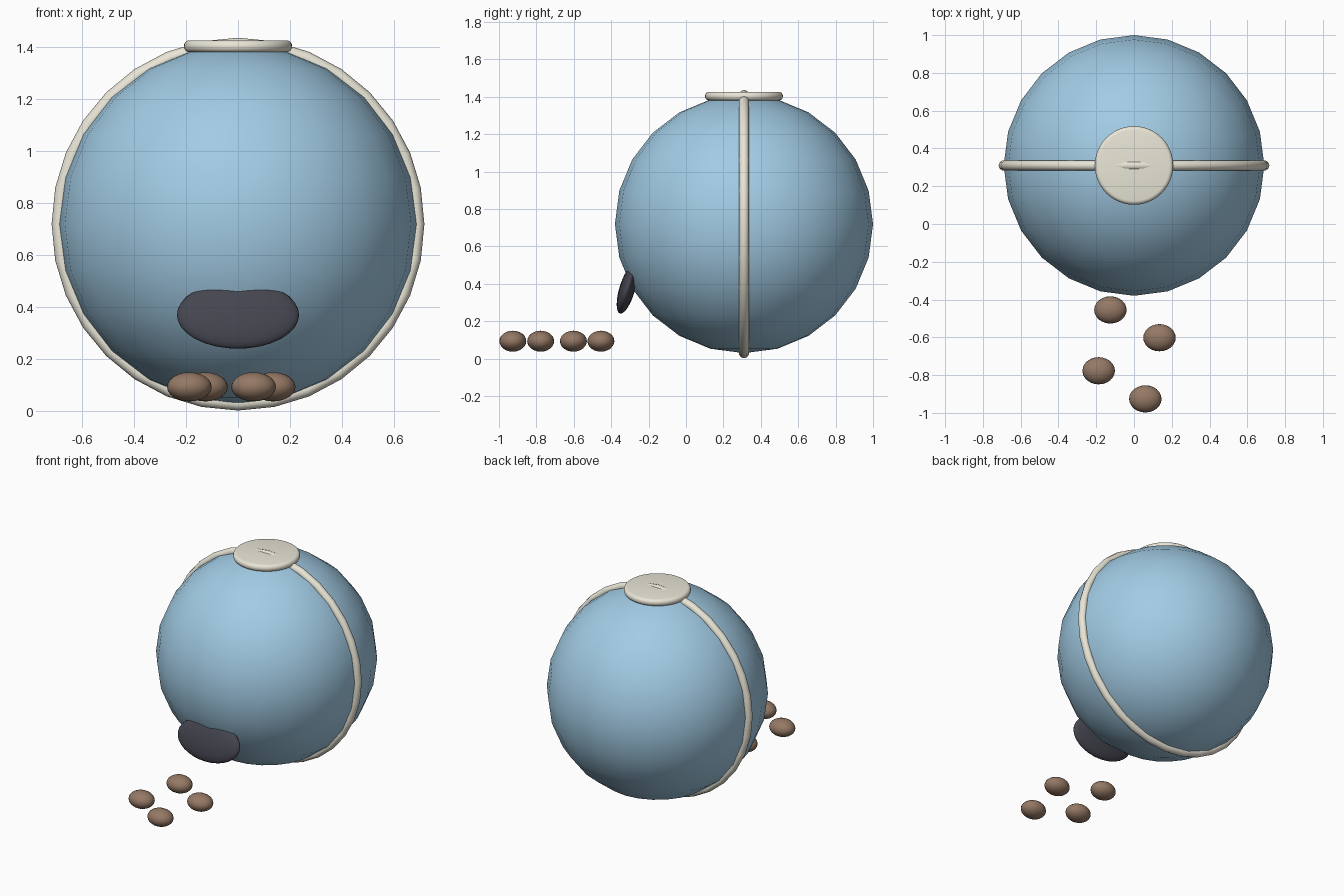
import bpy, bmesh, math

if "Cube" in bpy.data.objects:
    bpy.data.objects.remove(bpy.data.objects["Cube"])

CENTRE = (0, 0.31, 0.719)
R = 0.69


def material(name, rgb):
    m = bpy.data.materials.new(name)
    m.diffuse_color = (*rgb, 1)
    m.use_nodes = True
    m.node_tree.nodes["Principled BSDF"].inputs["Base Color"].default_value = m.diffuse_color
    return m


blue = material("blue_shell", (0.36, 0.60, 0.78))
cream = material("cream_trim", (0.82, 0.79, 0.68))
dark = material("dark_opening", (0.06, 0.06, 0.08))
brown = material("brown_pellet", (0.30, 0.19, 0.13))


def finish(name, mat, angle=180):
    ob = bpy.context.object
    ob.name = name
    ob.data.materials.append(mat)
    bpy.ops.object.transform_apply(location=False, rotation=True, scale=True)
    bpy.ops.object.shade_smooth_by_angle(angle=math.radians(angle))
    return ob


def ellipsoid(name, loc, size, mat, segs=24, rings=12, tilt=0):
    bpy.ops.mesh.primitive_uv_sphere_add(segments=segs, ring_count=rings, location=loc,
                                         rotation=(math.radians(tilt), 0, 0))
    bpy.context.object.scale = size
    return finish(name, mat)


# main ball
ellipsoid("ball_shell", CENTRE, (R, R, R), blue)

# seam band standing upright around the ball
bpy.ops.mesh.primitive_torus_add(major_radius=R, minor_radius=0.027, major_segments=32,
                                 minor_segments=10, location=CENTRE,
                                 rotation=(math.pi / 2, 0, 0))
finish("seam_band", cream)

# filler cap with a rounded rim
bpy.ops.mesh.primitive_cylinder_add(vertices=48, radius=0.208, depth=0.046,
                                    location=(0, CENTRE[1], 1.403))
cap = bpy.context.object
bm = bmesh.new()
bm.from_mesh(cap.data)
rim = [e for e in bm.edges if abs(e.verts[0].co.z - e.verts[1].co.z) < 1e-5]
bmesh.ops.bevel(bm, geom=rim, offset=0.021, segments=4, profile=0.5, affect='EDGES')
bm.to_mesh(cap.data)
bm.free()
finish("filler_cap", cream, 40)

# dark outlet lip, sunk into the lower front
ellipsoid("outlet_lip", (0, -0.315, 0.37), (0.235, 0.042, 0.135), dark, 32, 16, -16.5)

# loose pellets on the floor
for i, (x, y) in enumerate([(-0.125, -0.455), (0.135, -0.602),
                            (-0.187, -0.777), (0.06, -0.926)]):
    ellipsoid(f"pellet_{i + 1}", (x, y, 0.093), (0.086, 0.072, 0.056), brown)
